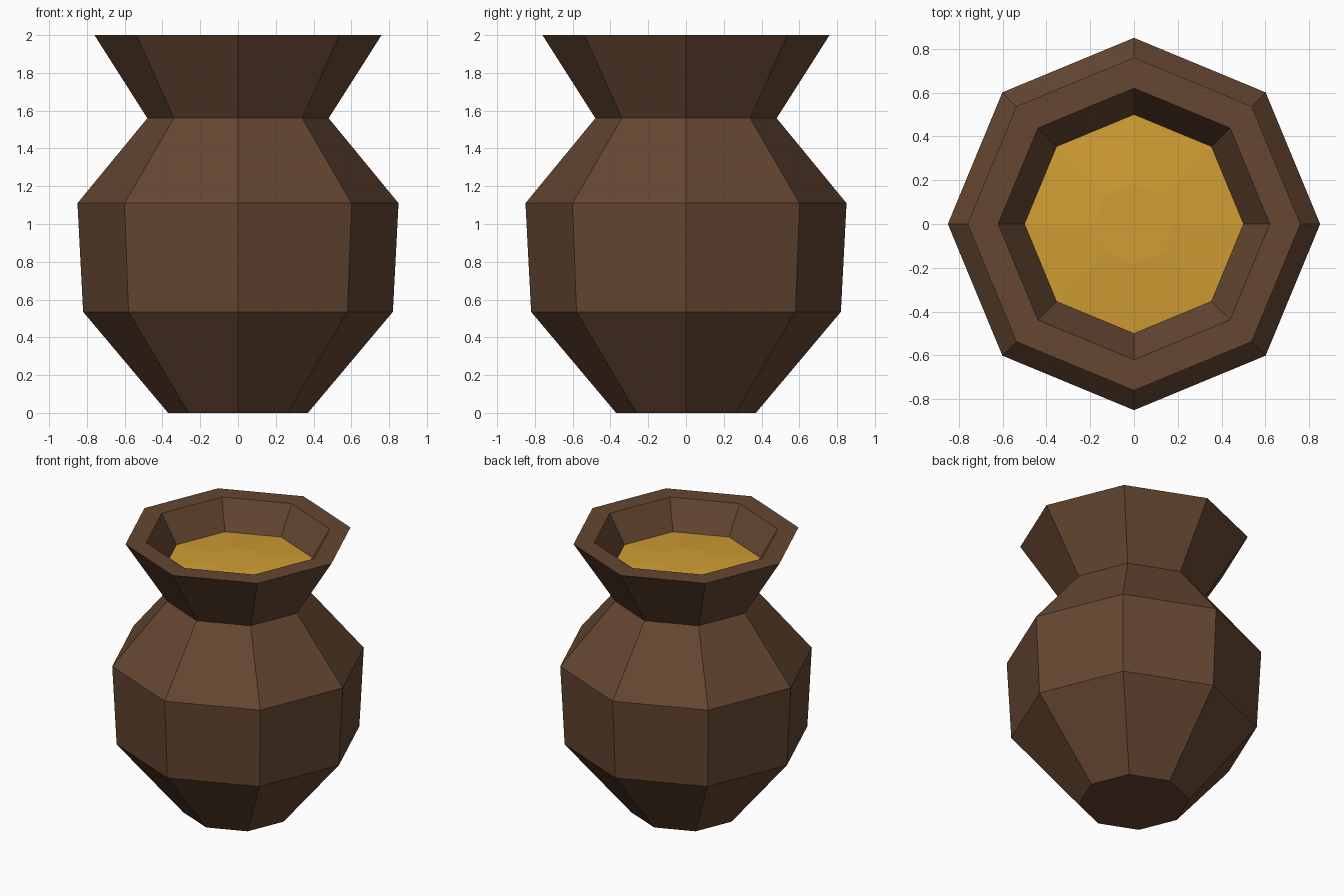
import bpy, bmesh
from math import cos, sin, tau

SIDES = 8

cube = bpy.data.objects.get("Cube")
if cube:
    bpy.data.objects.remove(cube, do_unlink=True)


def make_material(name, rgb):
    mat = bpy.data.materials.new(name)
    mat.use_nodes = True
    mat.diffuse_color = (*rgb, 1)
    bsdf = mat.node_tree.nodes["Principled BSDF"]
    bsdf.inputs["Base Color"].default_value = (*rgb, 1)
    bsdf.inputs["Roughness"].default_value = 0.8
    return mat


def lathe(name, profile, mat, cap_start=False, cap_end=False):
    """Spin a (radius, height) profile into a flat-shaded faceted shell."""
    bm = bmesh.new()
    rings = [[bm.verts.new((r * cos(tau * i / SIDES), r * sin(tau * i / SIDES), z))
              for i in range(SIDES)] for r, z in profile]
    for low, high in zip(rings, rings[1:]):
        for i in range(SIDES):
            j = (i + 1) % SIDES
            bm.faces.new((low[i], low[j], high[j], high[i]))
    if cap_start:
        bm.faces.new(rings[0][::-1])
    if cap_end:
        bm.faces.new(rings[-1])
    mesh = bpy.data.meshes.new(name)
    bm.to_mesh(mesh)
    bm.free()
    mesh.materials.append(mat)
    obj = bpy.data.objects.new(name, mesh)
    bpy.context.collection.objects.link(obj)
    return obj


brown = make_material("clay brown", (0.130, 0.062, 0.031))
gold = make_material("honey gold", (0.640, 0.345, 0.034))

# Pot: base, belly, shoulder, neck, flared lip, then down the inner wall
lathe("pot", [(0.37, 0), (0.82, 0.535), (0.85, 1.11), (0.48, 1.56),
              (0.76, 2.0), (0.62, 2.0), (0.50, 1.80)], brown, cap_start=True)

# Slightly domed filling that closes the mouth of the pot
lathe("honey_surface", [(0.50, 1.80), (0.185, 1.825)], gold, cap_end=True)
